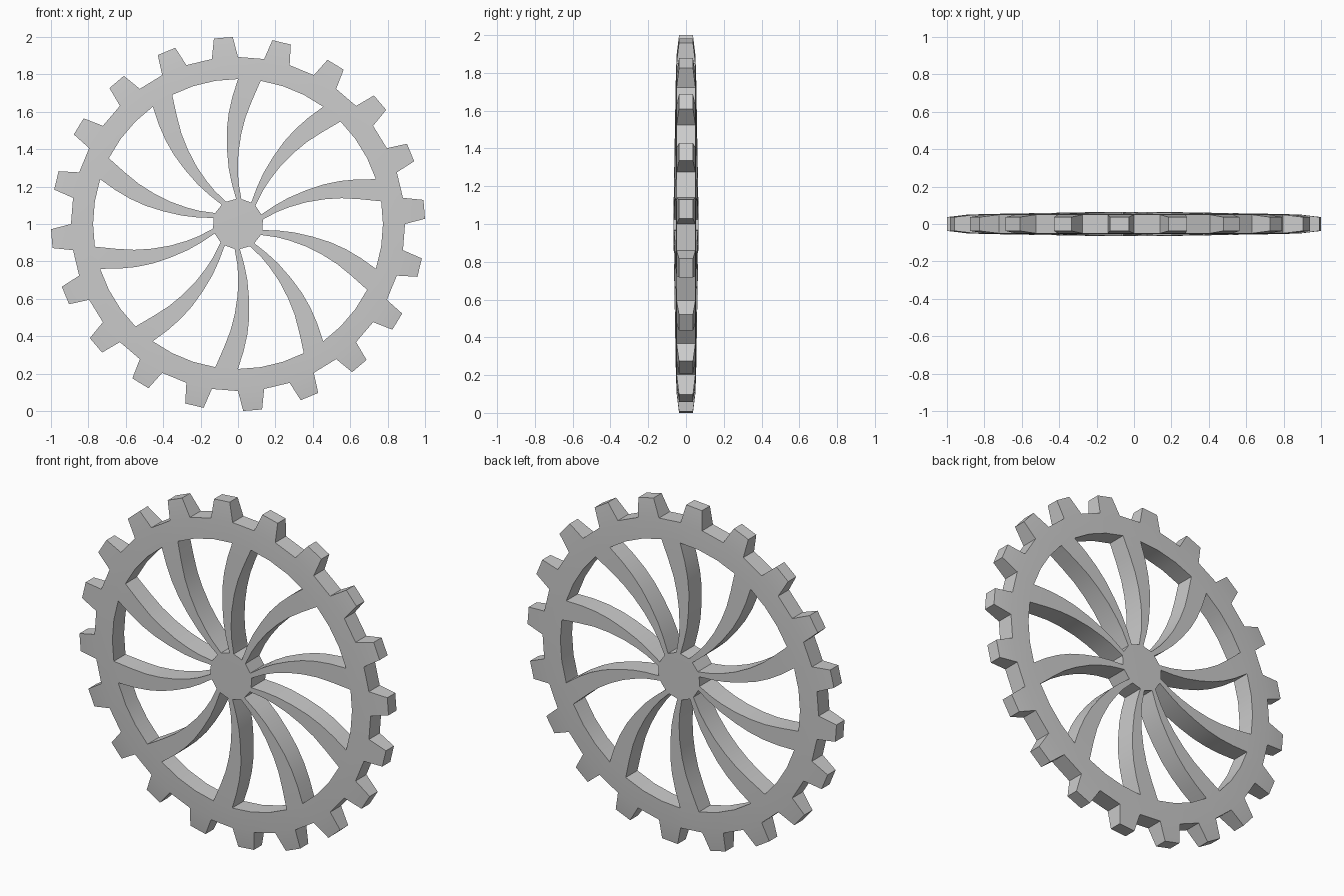
import bpy, bmesh
from math import radians, cos, sin, hypot

if "Cube" in bpy.data.objects:
    bpy.data.objects.remove(bpy.data.objects["Cube"])

R_TIP, R_ROOT, R_IN = 1.0, 0.893, 0.775
HUB = 0.134
points = {}


def half_thickness(r):
    # lens-like section: thick hub, thinner rim, tapered teeth
    table = [(0, .065), (.14, .065), (R_IN, .054), (R_ROOT, .050), (R_TIP, .037)]
    for (r0, h0), (r1, h1) in zip(table, table[1:]):
        if r <= r1:
            return h0 + (h1 - h0) * (r - r0) / (r1 - r0)
    return table[-1][1]


bm = bmesh.new()


def pair(x, z):
    # matching front and back vertices for a flat profile point
    key = (round(x, 4), round(z, 4))
    if key not in points:
        h = half_thickness(hypot(x, z))
        points[key] = (bm.verts.new((x, -h, z + 1)), bm.verts.new((x, h, z + 1)))
    return key


def polar(r, deg):
    return pair(r * cos(radians(deg)), r * sin(radians(deg)))


def turned(p, deg):
    c, s = cos(radians(deg)), sin(radians(deg))
    return pair(p[0] * c - p[1] * s, p[0] * s + p[1] * c)


cells = []

# rim
for i in range(40):
    a, b = 9 * i, 9 * ((i + 1) % 40)
    cells.append([polar(R_IN, a), polar(R_ROOT, a), polar(R_ROOT, b), polar(R_IN, b)])

# teeth
for i in range(20):
    a = 90 + 18 * i
    cells.append([polar(R_ROOT, a), polar(R_TIP, a + 1.6),
                  polar(R_TIP, a + 7.4), polar(R_ROOT, a + 9)])

# curved spokes: left and right edge from hub to rim
left = [(-.010, HUB), (-.034, .22), (-.050, .30), (-.059, .40), (-.060, .50), (-.050, .59),
        (-.030, .68), (0, R_IN)]
right = [(.018, HUB), (.003, .22), (-.001, .29), (.002, .38), (.017, .48), (.040, .57),
         (.075, .66), (R_IN * cos(radians(81)), R_IN * sin(radians(81)))]
hub = []
for k in range(10):
    t = 36 * k
    L = [turned(p, t) for p in left]
    R = [turned(p, t) for p in right]
    for j in range(len(L) - 1):
        cells.append([R[j], R[j + 1], L[j + 1], L[j]])
    hub += [R[0], L[0]]

# hub
cells.append(hub)

# front and back faces, then walls along every open edge
used = {(c[i], c[(i + 1) % len(c)]) for c in cells for i in range(len(c))}
for c in cells:
    bm.faces.new([points[k][0] for k in c])
    bm.faces.new([points[k][1] for k in reversed(c)])
for a, b in used:
    if (b, a) not in used:
        bm.faces.new([points[b][0], points[a][0], points[a][1], points[b][1]])
bmesh.ops.recalc_face_normals(bm, faces=bm.faces[:])

mesh = bpy.data.meshes.new("gear_wheel")
bm.to_mesh(mesh)
bm.free()
gear = bpy.data.objects.new("gear_wheel", mesh)
bpy.context.collection.objects.link(gear)
bpy.context.view_layer.objects.active = gear
gear.select_set(True)
bpy.ops.object.shade_smooth_by_angle(angle=radians(20))
